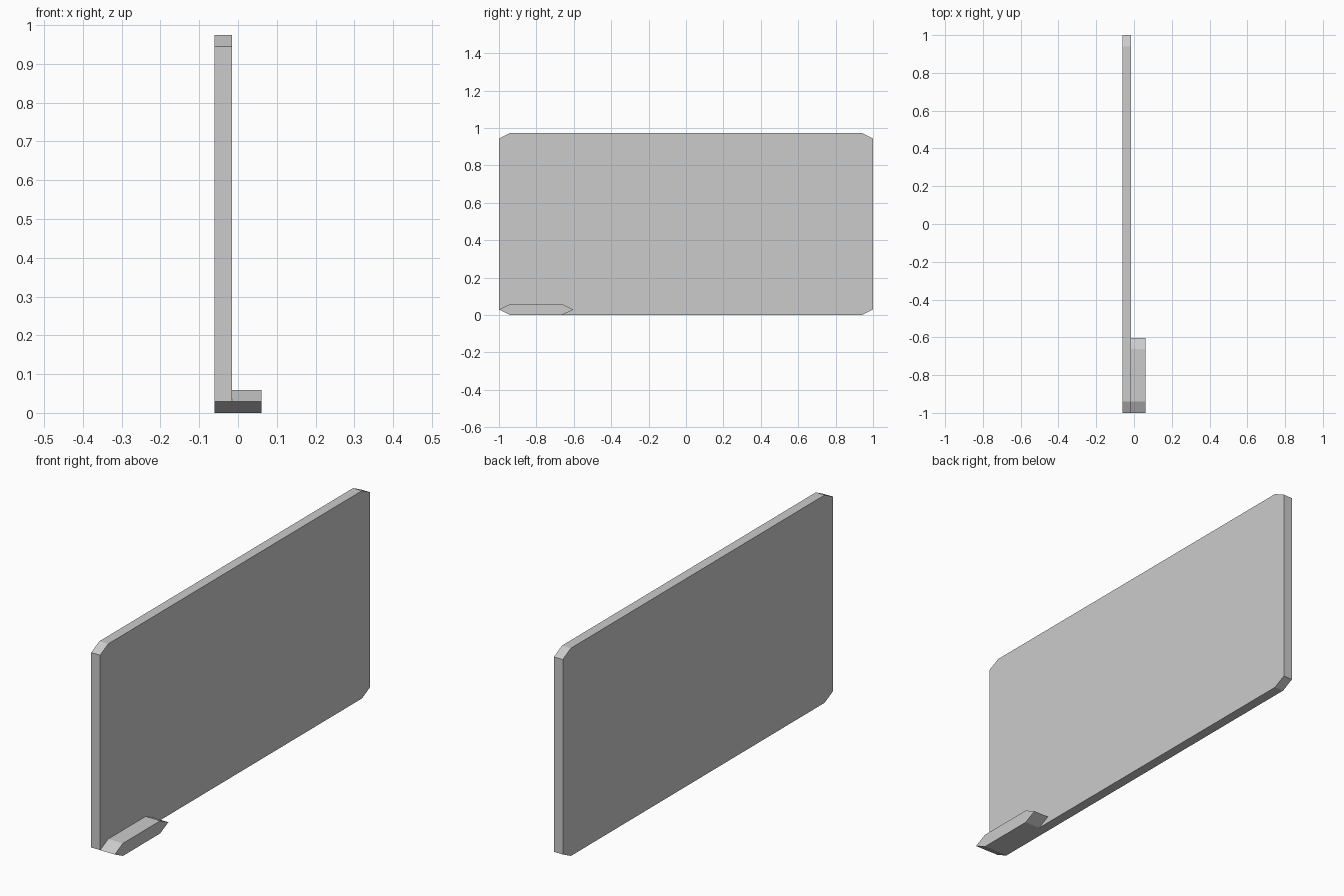
import bpy, bmesh

if "Cube" in bpy.data.objects:
    bpy.data.objects.remove(bpy.data.objects["Cube"])


def chamfered_slab(name, x0, x1, y0, y1, z0, z1, cy=0.06, cz=0.03):
    """Slab across x whose side outline has four cut corners."""
    outline = [(y0 + cy, z0), (y1 - cy, z0), (y1, z0 + cz), (y1, z1 - cz),
               (y1 - cy, z1), (y0 + cy, z1), (y0, z1 - cz), (y0, z0 + cz)]
    bm = bmesh.new()
    face = bm.faces.new([bm.verts.new((x0, y, z)) for y, z in outline])
    ext = bmesh.ops.extrude_face_region(bm, geom=[face], use_keep_orig=True)
    moved = [g for g in ext["geom"] if isinstance(g, bmesh.types.BMVert)]
    bmesh.ops.translate(bm, verts=moved, vec=(x1 - x0, 0, 0))
    bmesh.ops.remove_doubles(bm, verts=bm.verts, dist=1e-5)
    bmesh.ops.recalc_face_normals(bm, faces=bm.faces)
    mesh = bpy.data.meshes.new(name)
    bm.to_mesh(mesh)
    bm.free()
    obj = bpy.data.objects.new(name, mesh)
    bpy.context.collection.objects.link(obj)
    return obj


# Tall upright panel
chamfered_slab("panel", -0.061, -0.015, -1, 1, 0, 0.974)

# Short foot beside the front lower corner; its ends come to a point
chamfered_slab("foot", -0.015, 0.061, -1, -0.603, 0, 0.059, cz=0.0295)
